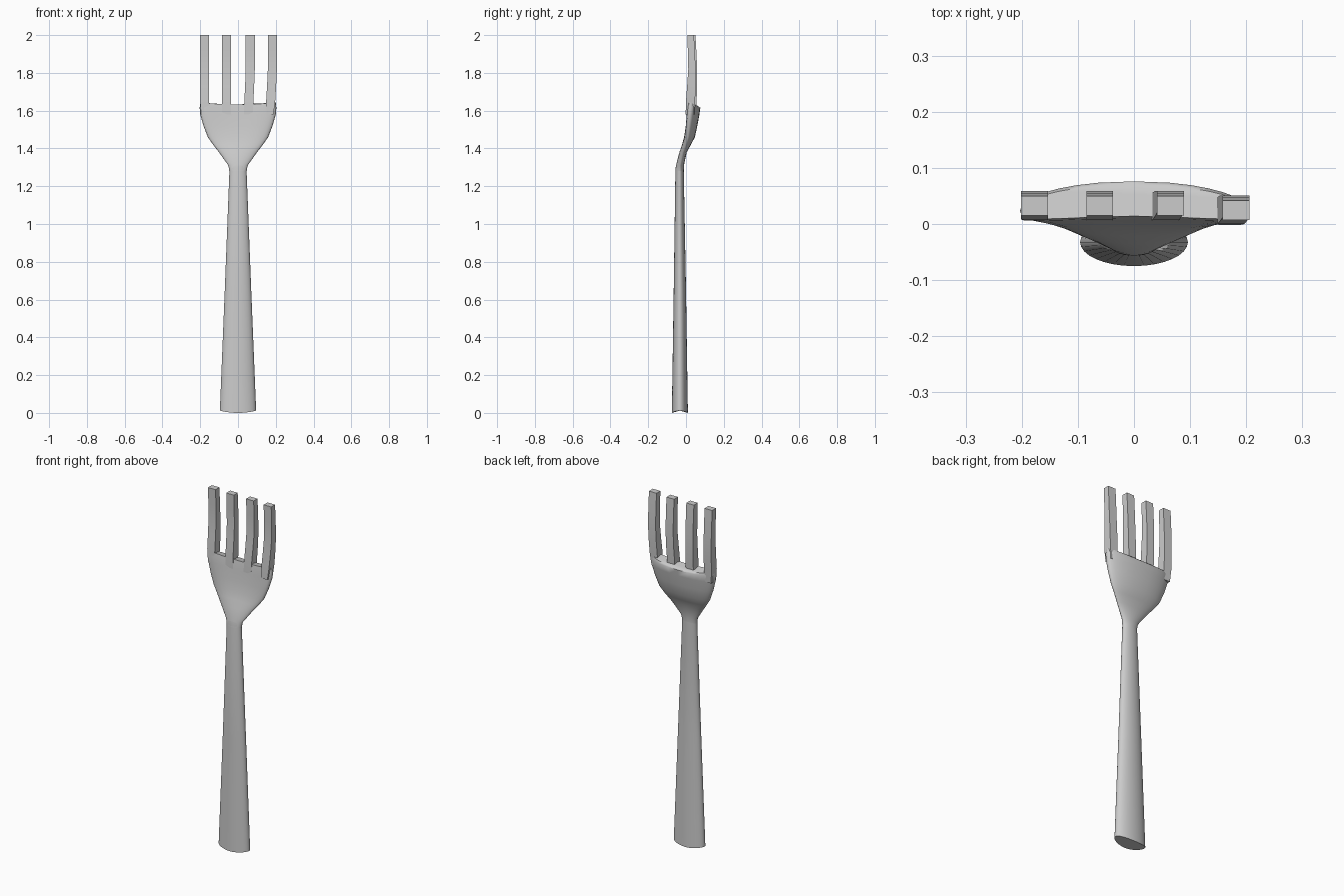
import bpy, bmesh, math

if "Cube" in bpy.data.objects:
    bpy.data.objects.remove(bpy.data.objects["Cube"])


def loft(name, rings, angle):
    """Skin equal-length rings of points into a closed solid."""
    bm = bmesh.new()
    loops = [[bm.verts.new(p) for p in ring] for ring in rings]
    n = len(loops[0])
    for lo, hi in zip(loops, loops[1:]):
        for i in range(n):
            j = (i + 1) % n
            bm.faces.new((lo[i], lo[j], hi[j], hi[i]))
    bm.faces.new(loops[0][::-1])
    bm.faces.new(loops[-1])
    bmesh.ops.recalc_face_normals(bm, faces=bm.faces)
    mesh = bpy.data.meshes.new(name)
    bm.to_mesh(mesh)
    bm.free()
    ob = bpy.data.objects.new(name, mesh)
    bpy.context.collection.objects.link(ob)
    bpy.ops.object.select_all(action='DESELECT')
    ob.select_set(True)
    bpy.context.view_layer.objects.active = ob
    bpy.ops.object.shade_smooth_by_angle(angle=math.radians(angle))
    return ob


def section(z, half, front, back, bend, power, lift=0.0, dip=0.0, sides=32):
    """Rounded cross-section whose edges curl forward by bend."""
    pts = []
    for i in range(sides):
        t = 2 * math.pi * i / sides
        c, s = math.cos(t), math.sin(t)
        u = math.copysign(abs(c) ** (2 / power), c)
        v = math.copysign(abs(s) ** (2 / power), s)
        y = (front + back) / 2 + v * (back - front) / 2 - bend * u * u
        pts.append((u * half, y, z + lift * u * u - dip * max(v, 0)))
    return pts


# Tapered oval handle, slightly bowed at its foot
loft("handle", [
    section(0.0, 0.096, -0.075, 0.010, 0, 2, lift=0.012),
    section(0.65, 0.070, -0.065, 0.000, 0, 2),
    section(1.29, 0.045, -0.056, -0.012, 0, 2),
    section(1.31, 0.050, -0.053, -0.011, 0, 2),
], 40)

# Flared, slightly dished head
loft("head", [
    section(1.28, 0.0455, -0.0565, -0.012, 0, 2),
    section(1.31, 0.051, -0.053, -0.011, 0, 2),
    section(1.38, 0.101, -0.035, 0.004, -0.002, 2),
    section(1.42, 0.132, -0.021, 0.026, 0.002, 2.1),
    section(1.46, 0.160, -0.010, 0.047, 0.008, 2.2),
    section(1.52, 0.183, 0.000, 0.060, 0.014, 2.4),
    section(1.58, 0.200, 0.007, 0.071, 0.018, 2.6),
    section(1.615, 0.203, 0.011, 0.076, 0.020, 2.8),
    section(1.632, 0.200, 0.014, 0.070, 0.018, 2.8, lift=0.012, dip=0.012),
], 45)

# Four square-sectioned, gently curved tines: root x, tip x, y shift
TINES = [
    ("tine_outer_left", -0.177, -0.177, 0.006),
    ("tine_inner_left", -0.061, -0.061, 0.006),
    ("tine_inner_right", 0.055, 0.065, 0.006),
    ("tine_outer_right", 0.170, 0.182, -0.002),
]
for name, x0, x1, shift in TINES:
    rings = []
    for z, front, back in [(1.58, 0.000, 0.046), (1.65, 0.002, 0.050),
                           (1.73, 0.008, 0.053), (1.82, 0.014, 0.053),
                           (1.91, 0.012, 0.049), (2.0, 0.009, 0.044)]:
        f = min(1, max(0, (z - 1.6) / 0.2))
        x, w = x0 + (x1 - x0) * f, 0.024
        if abs(x0) > 0.1 and z < 1.6:
            w = 0.018
        a, b = front + shift, back + shift
        rings.append([(x - w, a, z), (x + w, a, z), (x + w, b, z), (x - w, b, z)])
    loft(name, rings, 35)
